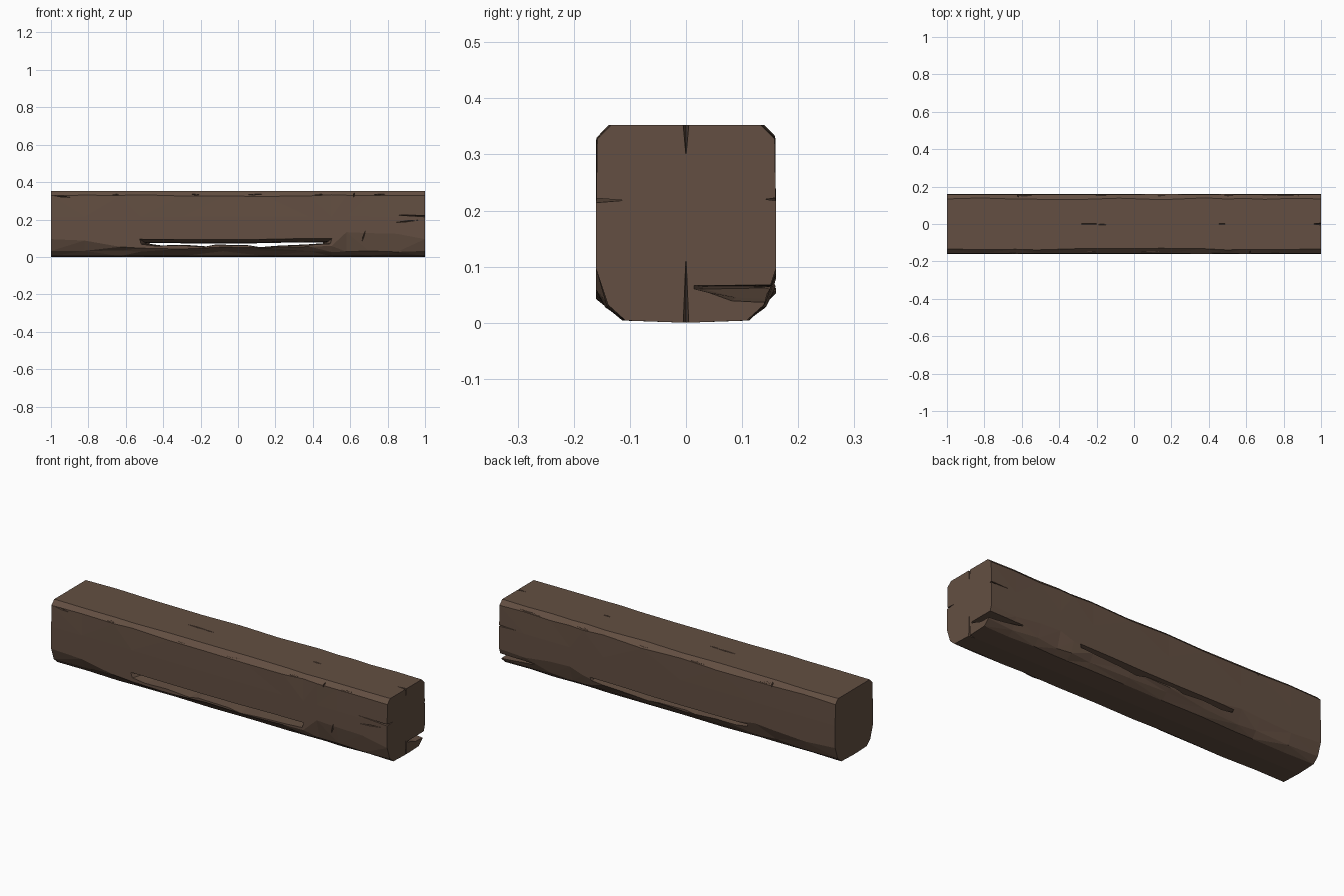
import bpy, bmesh, math, random
from mathutils import Matrix, Vector, Euler

random.seed(7)
if "Cube" in bpy.data.objects:
    bpy.data.objects.remove(bpy.data.objects["Cube"])

wood = bpy.data.materials.new("dark brown wood")
wood.use_nodes = True
BROWN = (0.125, 0.078, 0.054, 1)
wood.diffuse_color = BROWN
wood.node_tree.nodes["Principled BSDF"].inputs["Base Color"].default_value = BROWN


def make_object(name, bm):
    bmesh.ops.recalc_face_normals(bm, faces=bm.faces)
    mesh = bpy.data.meshes.new(name)
    bm.to_mesh(mesh)
    bm.free()
    mesh.materials.append(wood)
    obj = bpy.data.objects.new(name, mesh)
    bpy.context.collection.objects.link(obj)
    return obj


def loft(bm, rings):
    """Skin a list of equal-length point rings and cap both ends."""
    loops = [[bm.verts.new(p) for p in ring] for ring in rings]
    n = len(loops[0])
    for a, b in zip(loops, loops[1:]):
        for i in range(n):
            j = (i + 1) % n
            bm.faces.new((a[i], a[j], b[j], b[i]))
    bm.faces.new(loops[0])
    bm.faces.new(loops[-1])


def half_section(x, shoulder):
    """One side of the beam, from the top edge down to the underside."""
    end = abs(x) > 0.99
    wob = lambda s: 0 if end else random.uniform(-s, s)
    chamfer = 0.024 + wob(0.006)
    return [(0.16 - chamfer - 0.002, 0.352),
            (0.158 + wob(0.002), 0.352 - chamfer),
            (0.16, 0.215),
            (0.16, shoulder + wob(0.008)),
            (0.139 + wob(0.006), 0.032 + wob(0.006)),
            (0.108 + wob(0.006), 0.004)]


# Beam body: worn section lofted along its length
stations = [(-1, 0.095, 0.095), (-0.82, 0.085, 0.09), (-0.63, 0.06, 0.085),
            (-0.52, 0.05, 0.1), (-0.3, 0.045, 0.07), (-0.08, 0.045, 0.06),
            (0.15, 0.045, 0.06), (0.38, 0.05, 0.07), (0.5, 0.06, 0.08),
            (0.58, 0.125, 0.11), (0.7, 0.12, 0.1), (0.85, 0.13, 0.09),
            (1, 0.095, 0.095)]
rings = []
for x, front, back in stations:
    f = half_section(x, front)
    b = half_section(x, back)
    rings.append([(x, -y, z) for y, z in f] + [(x, 0, 0)]
                 + [(x, y, z) for y, z in reversed(b)])
bm = bmesh.new()
loft(bm, rings)
bmesh.ops.triangulate(bm, faces=[f for f in bm.faces if len(f.verts) == 4])
beam = make_object("wooden_beam", bm)


def cut(name, bm):
    """Carve a helper shape out of the beam, then drop the helper."""
    cutter = make_object(name, bm)
    cutter.hide_render = True
    mod = beam.modifiers.new(name, "BOOLEAN")
    mod.operation = "DIFFERENCE"
    mod.solver = "EXACT"
    mod.object = cutter
    bpy.context.view_layer.objects.active = beam
    bpy.ops.object.modifier_apply(modifier=name)
    bpy.data.objects.remove(cutter)


# Long split running through the lower part, wider at the front
def split_cutter(top, bottom):
    bm = bmesh.new()
    split = []
    for y, rise, drop, stretch in ((-0.2, 0.03, 0.004, 1.08), (-0.09, 0.004, 0, 1),
                                   (0.09, 0, 0, 0.97), (0.2, 0.012, 0.006, 0.95)):
        ring = [(x * stretch, y, z + rise) for x, z in top]
        ring += [(x * stretch, y, z - drop) for x, z in reversed(bottom)]
        split.append(ring)
    loft(bm, split)
    return bm


cut("split", split_cutter(
    [(-0.5, 0.074), (-0.3, 0.073), (-0.1, 0.072), (0.1, 0.073), (0.3, 0.077), (0.48, 0.078)],
    [(-0.49, 0.07), (-0.42, 0.061), (-0.3, 0.065), (-0.17, 0.056), (-0.12, 0.066),
     (0.05, 0.063), (0.12, 0.052), (0.22, 0.06), (0.38, 0.067), (0.47, 0.073)]))

# Broken-out chip at the back lower corner of one end
bm = bmesh.new()
loft(bm, [[(1.05, 0.003, 0.068), (1.05, 0.003, 0.061), (1.05, 0.075, 0.035),
           (1.05, 0.19, 0.034), (1.05, 0.19, 0.068)],
          [(0.93, 0.03, 0.065), (0.93, 0.03, 0.06), (0.93, 0.09, 0.045),
           (0.93, 0.19, 0.04), (0.93, 0.19, 0.066)],
          [(0.8, 0.14, 0.064), (0.8, 0.14, 0.062), (0.8, 0.16, 0.058),
           (0.8, 0.19, 0.056), (0.8, 0.19, 0.065)]])
cut("chip", bm)

# Thin drying cracks: centre, half sizes, tilt about y
cracks = [((1, 0, 0.352), (0.05, 0.005, 0.055), 0),
          ((1, 0, 0.0), (0.04, 0.005, 0.12), 0),
          ((1, -0.16, 0.218), (0.17, 0.05, 0.004), 0.04),
          ((0.99, 0.16, 0.22), (0.1, 0.02, 0.003), 0),
          ((0.67, -0.16, 0.105), (0.004, 0.02, 0.04), 0.3),
          ((0.9, -0.16, 0.19), (0.07, 0.02, 0.003), -0.1),
          ((-0.24, 0, 0.352), (0.06, 0.004, 0.012), 0),
          ((-0.17, -0.003, 0.352), (0.03, 0.003, 0.012), 0),
          ((0.47, 0, 0.352), (0.025, 0.004, 0.012), 0),
          ((-0.94, -0.155, 0.323), (0.05, 0.02, 0.004), 0.1)]
# Small nicks scattered along both upper edges
for side in (-1, 1):
    for x in (-0.62, -0.2, 0.12, 0.47, 0.78):
        cracks.append(((x + side * 0.03, side * 0.15, 0.333),
                       (random.uniform(0.03, 0.09), 0.014, 0.003),
                       random.uniform(-0.08, 0.08)))
    cracks.append(((-0.62 * side, side * 0.15, 0.33), (0.004, 0.02, 0.025), 0.2))
for i, (centre, size, tilt) in enumerate(cracks):
    bm = bmesh.new()
    place = (Matrix.Translation(centre) @ Euler((0, tilt, 0)).to_matrix().to_4x4()
             @ Matrix.Diagonal(Vector((*size, 1))))
    bmesh.ops.create_uvsphere(bm, u_segments=4, v_segments=2, radius=1, matrix=place)
    cut(f"crack_{i}", bm)

for poly in beam.data.polygons:
    poly.use_smooth = False
    poly.material_index = 0
